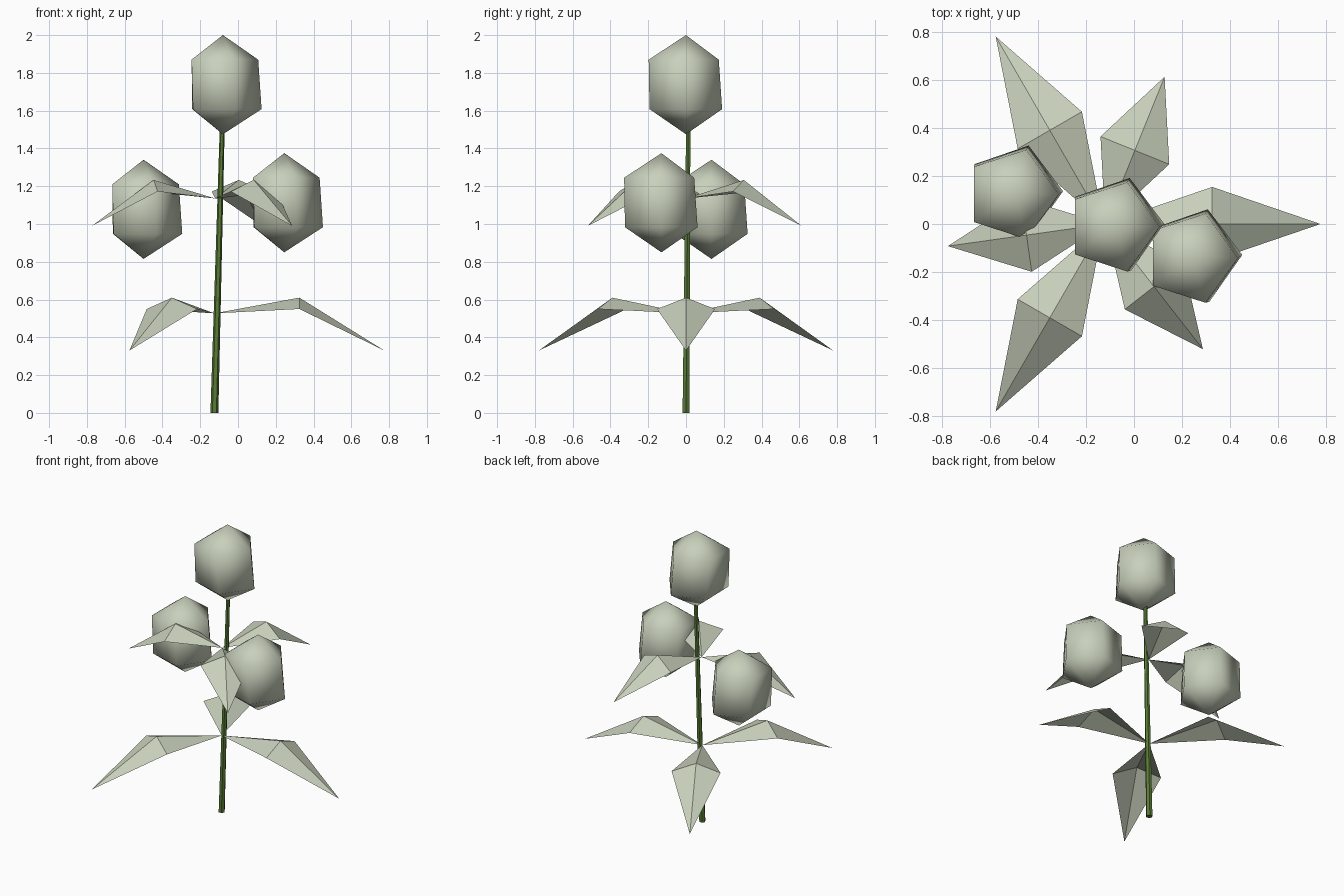
import bpy, math
from mathutils import Vector

if "Cube" in bpy.data.objects:
    bpy.data.objects.remove(bpy.data.objects["Cube"])


def material(name, rgb):
    m = bpy.data.materials.new(name)
    m.diffuse_color = (*rgb, 1)
    m.use_nodes = True
    m.node_tree.nodes["Principled BSDF"].inputs["Base Color"].default_value = m.diffuse_color
    return m


pale = material("pale sage", (0.58, 0.63, 0.50))
green = material("stem green", (0.10, 0.20, 0.036))


def make(name, verts, faces, mat, smooth=False):
    me = bpy.data.meshes.new(name)
    me.from_pydata(verts, [], faces)
    me.materials.append(mat)
    for p in me.polygons:
        p.use_smooth = smooth
    ob = bpy.data.objects.new(name, me)
    bpy.context.collection.objects.link(ob)
    return ob


def ring(cx, cy, z, r, n, turn=0):
    return [(cx + r * math.cos(math.radians(turn) + math.tau * i / n),
             cy + r * math.sin(math.radians(turn) + math.tau * i / n), z)
            for i in range(n)]


# Stem: thin tapered, slightly leaning prism
n = 6
sides = [(i, (i + 1) % n, n + (i + 1) % n, n + i) for i in range(n)]
make("stem", ring(-0.125, 0, 0, 0.021, n) + ring(-0.083, 0.012, 1.53, 0.013, n),
     sides + [tuple(reversed(range(n))), tuple(range(n, 2 * n))], green)


# Buds: five-sided, pointed at both ends, smooth shaded
def bud(name, x, y, top):
    k = 5
    v = ring(x - 0.008, y - 0.012, top - 0.13, 0.195, k, 0)
    v += ring(x + 0.003, y - 0.002, top - 0.392, 0.202, k, 1)
    v += [(x, y, top), (x, y, top - 0.525)]
    f = []
    for i in range(k):
        j = (i + 1) % k
        f += [(i, j, 2 * k), (k + i, k + j, j, i), (k + j, k + i, 2 * k + 1)]
    make(name, v, f, pale, True)


bud("top_bud", -0.08, 0, 2.0)
bud("left_bud", -0.50, 0.135, 1.34)
bud("right_bud", 0.245, -0.13, 1.375)


# Leaves: creased kite sheets that arch up, then droop to a point
def leaf(name, base, angle, length, rise, side_rise, tip_z):
    a = math.radians(angle)
    out = Vector((math.cos(a), math.sin(a), 0))
    side = Vector((-out.y, out.x, 0)) * 0.154
    up = Vector((0, 0, 1))
    base = Vector(base)
    mid = base + out * length / 2
    tip = base + out * length
    tip.z = tip_z
    v = [base, mid + up * rise, mid + side + up * side_rise,
         mid - side + up * side_rise, tip]
    make(name, v, [(0, 1, 2), (0, 3, 1), (1, 4, 2), (3, 4, 1)], pale)


for i in range(3):
    leaf(f"lower_leaf_{i + 1}", (-0.125, 0, 0.527), 120 * i, 0.90, 0.083, 0.023, 0.33)
    leaf(f"upper_leaf_{i + 1}", (-0.12, 0, 1.135), 68 + 120 * i, 0.66, 0.098, 0.037, 0.99)
